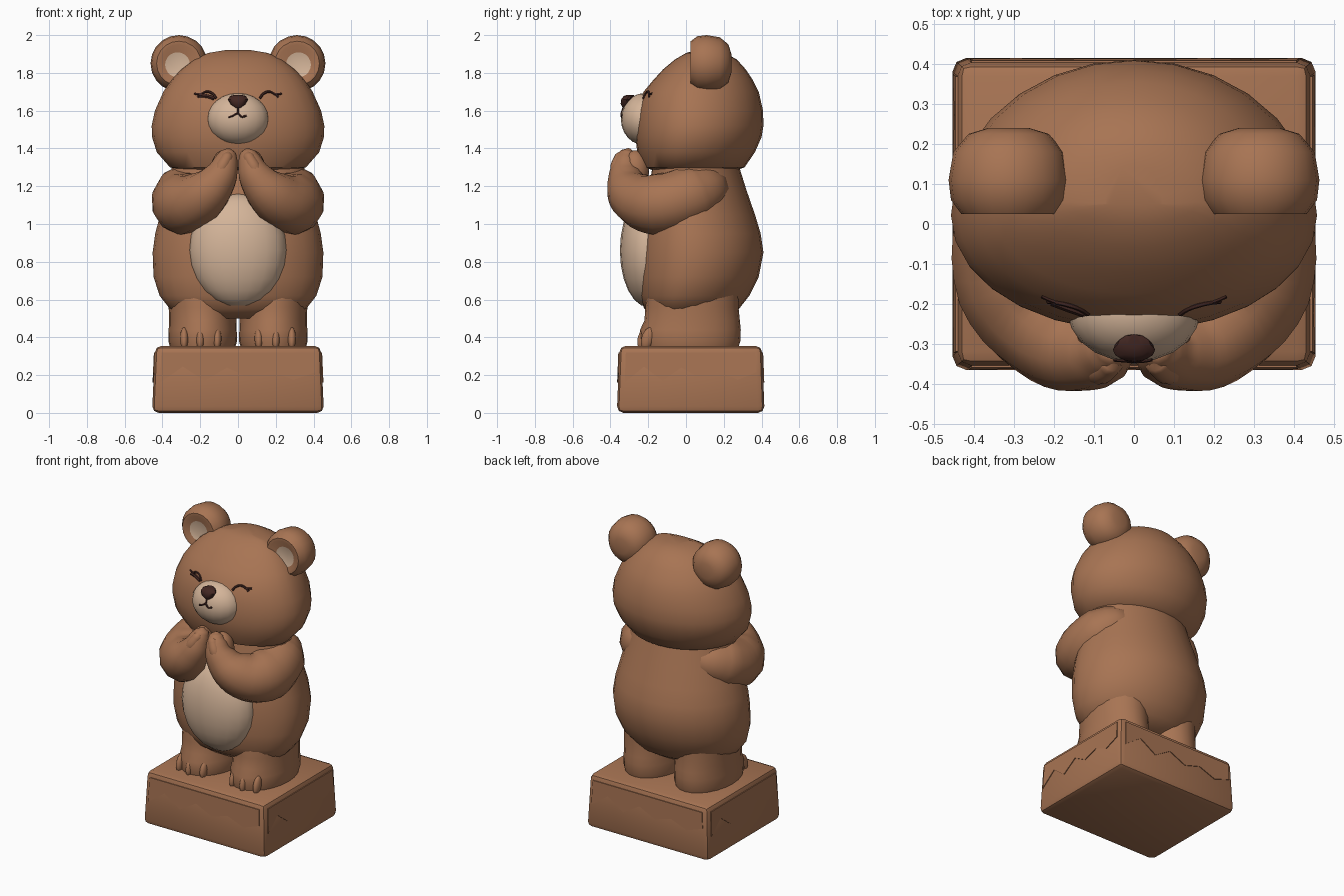
import bpy, bmesh
from math import sin, cos, pi, radians
from mathutils import Vector, Matrix

default = bpy.data.objects.get("Cube")
if default:
    bpy.data.objects.remove(default, do_unlink=True)


def material(name, rgb):
    m = bpy.data.materials.new(name)
    m.use_nodes = True
    m.diffuse_color = (*rgb, 1)
    bsdf = next(n for n in m.node_tree.nodes if n.type == 'BSDF_PRINCIPLED')
    bsdf.inputs["Base Color"].default_value = (*rgb, 1)
    return m


BROWN = material("warm brown", (0.39, 0.175, 0.087))
CREAM = material("cream", (0.66, 0.46, 0.32))
DARK = material("dark brown", (0.055, 0.02, 0.016))


def finish(obj, mat, angle=40, mirror=False):
    """Material, smooth shading and optional mirroring across x."""
    obj.data.materials.clear()
    obj.data.materials.append(mat)
    bpy.ops.object.select_all(action='DESELECT')
    obj.select_set(True)
    bpy.context.view_layer.objects.active = obj
    bpy.ops.object.shade_smooth_by_angle(angle=radians(angle))
    if mirror:
        mod = obj.modifiers.new("mirror", 'MIRROR')
        mod.use_axis[0] = True
    return obj


def from_bmesh(name, bm, mat, angle=40, mirror=False):
    bmesh.ops.recalc_face_normals(bm, faces=bm.faces[:])
    me = bpy.data.meshes.new(name)
    bm.to_mesh(me)
    bm.free()
    obj = bpy.data.objects.new(name, me)
    bpy.context.collection.objects.link(obj)
    return finish(obj, mat, angle, mirror)


def skin(name, rings, mat, angle=40, mirror=False):
    """Closed surface through a list of point rings; the last face is the end cap."""
    bm = bmesh.new()
    loops = [[bm.verts.new(p) for p in ring] for ring in rings]
    n = len(loops[0])
    for a, b in zip(loops, loops[1:]):
        for i in range(n):
            j = (i + 1) % n
            bm.faces.new((a[i], a[j], b[j], b[i]))
    bm.faces.new(loops[0][::-1])
    bm.faces.new(loops[-1])
    return from_bmesh(name, bm, mat, angle, mirror)


def loft(name, rows, mat, cx=0, skew=0.05, n=28, mirror=False):
    """Rows are (height, half width, front y, back y)."""
    rings = []
    for z, hw, front, back in rows:
        mid = (front + back) / 2 - skew
        ring = []
        for i in range(n):
            c, s = cos(2 * pi * i / n), sin(2 * pi * i / n)
            depth = back - mid if s > 0 else mid - front
            ring.append((cx + hw * c, mid + depth * s, z))
        rings.append(ring)
    return skin(name, rings, mat, mirror=mirror)


def ball(name, centre, radii, mat, tilt=0, mirror=False):
    bm = bmesh.new()
    bmesh.ops.create_uvsphere(bm, u_segments=20, v_segments=12, radius=1)
    m = Matrix.Translation(centre) @ Matrix.Rotation(tilt, 4, 'X') @ Matrix.Diagonal((*radii, 1))
    bm.transform(m)
    return from_bmesh(name, bm, mat, mirror=mirror)


def tube(name, points, mat, sides=4, mirror=False):
    """Smooth tapered tube through (x, y, z, radius) points."""
    cu = bpy.data.curves.new(name, 'CURVE')
    cu.dimensions = '3D'
    cu.bevel_depth = 1
    cu.bevel_resolution = sides
    cu.resolution_u = 5
    cu.use_fill_caps = True
    sp = cu.splines.new('BEZIER')
    sp.bezier_points.add(len(points) - 1)
    for bp, (x, y, z, r) in zip(sp.bezier_points, points):
        bp.co = (x, y, z)
        bp.radius = r
        bp.handle_left_type = bp.handle_right_type = 'AUTO'
    obj = bpy.data.objects.new(name, cu)
    bpy.context.collection.objects.link(obj)
    bpy.ops.object.select_all(action='DESELECT')
    obj.select_set(True)
    bpy.context.view_layer.objects.active = obj
    bpy.ops.object.convert(target='MESH')
    return finish(bpy.context.view_layer.objects.active, mat, 50, mirror)


def stroke(name, target, points, radius):
    """Thin dark line laid on the front of a part."""
    bpy.context.view_layer.update()
    path = []
    for x, z in points:
        hit, loc, _, _ = target.ray_cast(Vector((x, -2, z)), Vector((0, 1, 0)))
        path.append((x, loc.y if hit else -0.25, z, radius))
    return tube(name, path, DARK, sides=1)


# Plinth, slightly narrower at the top
def taper(obj):
    for v in obj.data.vertices:
        k = 1 - 0.1 * v.co.z
        v.co.x *= k
        v.co.y = v.co.y * k + 0.025


HALF_X, HALF_Y, TOP = 0.455, 0.391, 0.355
bm = bmesh.new()
bmesh.ops.create_cube(bm, size=1)
bm.transform(Matrix.Translation((0, 0, TOP / 2)) @ Matrix.Diagonal((2 * HALF_X, 2 * HALF_Y, TOP, 1)))
bmesh.ops.bevel(bm, geom=bm.edges[:], offset=0.035, segments=2, profile=0.5, affect='EDGES')
taper(from_bmesh("plinth", bm, BROWN, 25))

# Raised panel with a wavy lower edge on each plinth side
WAVE = [0.16, 0.245, 0.17, 0.24, 0.185, 0.22, 0.175, 0.215]
for k, side in enumerate(("front", "left", "back", "right")):
    dist, half = (HALF_Y, HALF_X) if k % 2 == 0 else (HALF_X, HALF_Y)
    half -= 0.036
    outline = [(-half + 2 * half * i / (len(WAVE) - 1), z) for i, z in enumerate(WAVE)]
    outline += [(half, 0.321), (-half, 0.321)]
    turn = Matrix.Rotation(k * pi / 2, 3, 'Z')
    rings = [[turn @ Vector((x, -dist - out, z)) for x, z in outline] for out in (-0.01, 0.005)]
    taper(skin(side + "_wavy_panel", rings, BROWN, 20))

# Legs and feet
loft("leg", [(0.34, 0.17, -0.235, 0.275), (0.38, 0.182, -0.245, 0.288),
             (0.44, 0.18, -0.243, 0.29), (0.49, 0.178, -0.22, 0.285),
             (0.56, 0.18, -0.215, 0.278), (0.68, 0.185, -0.2, 0.28)],
     BROWN, cx=0.187, skew=0, n=24, mirror=True)
for i, x in enumerate((0.11, 0.2, 0.285)):
    y = -0.222 if i == 1 else -0.202
    ball(f"toe_{i + 1}", (x, y, 0.395), (0.022, 0.033, 0.06), BROWN, tilt=-0.3, mirror=True)

# Torso and belly patch
loft("body", [(0.50, 0.25, -0.15, 0.20), (0.55, 0.36, -0.22, 0.28),
              (0.62, 0.415, -0.25, 0.335), (0.72, 0.447, -0.262, 0.385),
              (0.85, 0.452, -0.26, 0.41), (0.95, 0.438, -0.25, 0.395),
              (1.05, 0.412, -0.23, 0.365), (1.18, 0.38, -0.2, 0.32),
              (1.34, 0.34, -0.17, 0.27)], BROWN)
ball("belly", (0, -0.2, 0.86), (0.258, 0.15, 0.3), CREAM)

# Arms folded with the paws pressed together
tube("arm", [(0.15, 0.1, 1.17, 0.06), (0.22, 0.115, 1.185, 0.12), (0.275, 0.04, 1.155, 0.163),
             (0.28, -0.15, 1.105, 0.166), (0.185, -0.28, 1.15, 0.135), (0.095, -0.32, 1.25, 0.094),
             (0.062, -0.315, 1.335, 0.064), (0.052, -0.305, 1.38, 0.042), (0.05, -0.3, 1.4, 0.008)],
     BROWN, mirror=True)
ball("palm", (0.075, -0.27, 1.285), (0.07, 0.075, 0.105), BROWN, mirror=True)
tube("thumb", [(0.12, -0.36, 1.23, 0.03), (0.085, -0.365, 1.3, 0.036),
               (0.055, -0.345, 1.36, 0.03), (0.05, -0.335, 1.385, 0.008)], BROWN, mirror=True)

# Head
head = loft("head", [(1.27, 0.25, -0.13, 0.22), (1.30, 0.36, -0.22, 0.31),
                     (1.38, 0.43, -0.258, 0.365), (1.46, 0.455, -0.268, 0.4),
                     (1.52, 0.457, -0.268, 0.41), (1.60, 0.44, -0.258, 0.408),
                     (1.70, 0.395, -0.225, 0.385), (1.76, 0.355, -0.175, 0.355),
                     (1.82, 0.3, -0.12, 0.315), (1.87, 0.235, -0.06, 0.27),
                     (1.905, 0.16, 0.0, 0.21), (1.92, 0.07, 0.05, 0.15)], BROWN)

# Ears with a recessed cream centre
profile = [(0.24, 0.05), (0.225, 0.1), (0.18, 0.138), (0.11, 0.15), (0.06, 0.144),
           (0.025, 0.118), (0.025, 0.1), (0.04, 0.066)]
rings = []
for i, (y, r) in enumerate(profile):
    shift = 0.007 if i == len(profile) - 1 else 0
    rings.append([(0.313 + shift + r * cos(a), y, 1.85 - shift + r * sin(a))
                  for a in (2 * pi * s / 20 for s in range(20))])
ear = skin("ear", rings, BROWN, mirror=True)
ear.data.materials.append(CREAM)
ear.data.polygons[-1].material_index = 1

# Face
muzzle = ball("muzzle", (0, -0.22, 1.555), (0.165, 0.125, 0.138), CREAM)
loft("nose", [(1.615, 0.018, -0.335, -0.3), (1.635, 0.04, -0.346, -0.295),
              (1.66, 0.053, -0.343, -0.285), (1.677, 0.042, -0.33, -0.275),
              (1.684, 0.02, -0.31, -0.275)], DARK, skew=0, n=12)
stroke("mouth_stem", muzzle, [(0, 1.625), (0, 1.605), (0, 1.585)], 0.006)
stroke("mouth", muzzle, [(-0.05, 1.565), (-0.03, 1.572), (0, 1.585),
                         (0.02, 1.568), (0.045, 1.575)], 0.006)
arc = [(0.115, 1.665), (0.135, 1.69), (0.165, 1.7), (0.195, 1.688), (0.215, 1.672)]
for side, sign in (("left", 1), ("right", -1)):
    stroke(side + "_eye", head, [(sign * x, z) for x, z in arc], 0.007)
    stroke(side + "_eyelash", head, [(sign * x, z) for x, z in ((0.19, 1.69), (0.21, 1.688), (0.23, 1.69))], 0.006)
stroke("right_eyelid", head, [(-0.125, 1.664), (-0.16, 1.676), (-0.205, 1.68)], 0.011)
